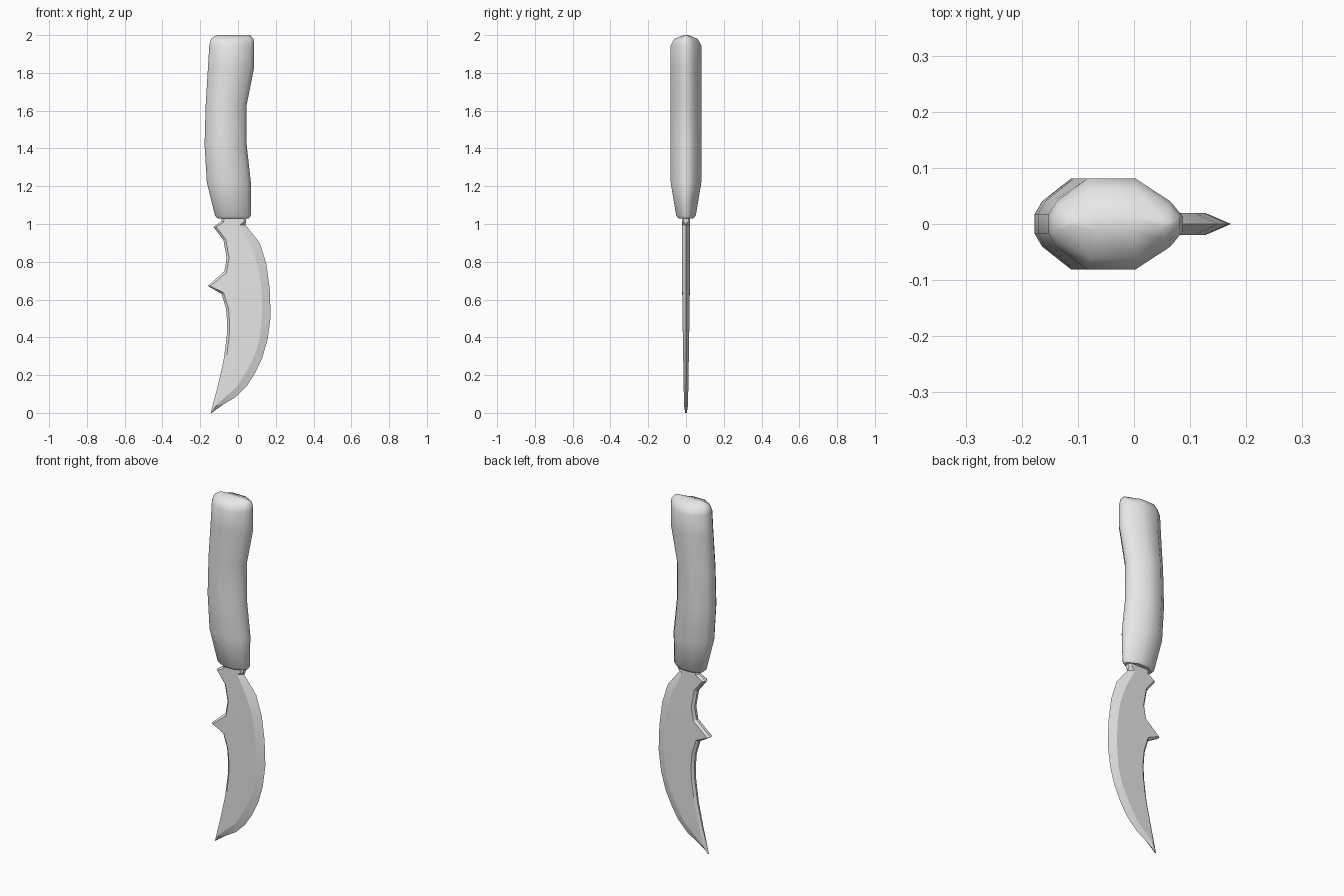
import bpy, bmesh, math
from mathutils import Vector

if "Cube" in bpy.data.objects:
    bpy.data.objects.remove(bpy.data.objects["Cube"])


def finish(name, bm, mat, angle):
    bmesh.ops.remove_doubles(bm, verts=bm.verts, dist=0.0005)
    bmesh.ops.recalc_face_normals(bm, faces=bm.faces)
    bmesh.ops.triangulate(bm, faces=[f for f in bm.faces if len(f.verts) > 4])
    me = bpy.data.meshes.new(name)
    bm.to_mesh(me)
    bm.free()
    me.materials.append(mat)
    ob = bpy.data.objects.new(name, me)
    bpy.context.collection.objects.link(ob)
    bpy.ops.object.select_all(action='DESELECT')
    ob.select_set(True)
    bpy.context.view_layer.objects.active = ob
    bpy.ops.object.shade_smooth_by_angle(angle=math.radians(angle))
    return ob


def bridge(bm, a, b):
    n = len(a)
    for i in range(n):
        j = (i + 1) % n
        bm.faces.new((a[i], a[j], b[j], b[i]))


grey = bpy.data.materials.new("plain_grey")
grey.diffuse_color = (0.8, 0.8, 0.8, 1)
grey.use_nodes = True
grey.node_tree.nodes["Principled BSDF"].inputs["Base Color"].default_value = grey.diffuse_color

# Handle: one cross-section lofted through rings (z, left x, right x, half depth)
half = [(0, .22), (.06, .5), (.29, 1), (.65, 1), (.91, .5), (1, .18)]
section = half + [(u, -v) for u, v in reversed(half)]
rings = [
    (1.03, -.108, .058, .040), (1.045, -.122, .068, .052),
    (1.22, -.165, .068, .081), (1.42, -.177, .046, .081),
    (1.63, -.171, .046, .081), (1.83, -.159, .086, .081),
    (1.945, -.152, .086, .081), (1.98, -.143, .082, .062),
    (2.0, -.115, .065, .012),
]
bm = bmesh.new()
loops = [[bm.verts.new((l + u * (r - l), v * h, z)) for u, v in section]
         for z, l, r, h in rings]
for a, b in zip(loops, loops[1:]):
    bridge(bm, a, b)
bm.faces.new(loops[0])
bm.faces.new(loops[-1])
finish("handle", bm, grey, 45)

# Blade spine with thumb notch and tooth, from the point upwards
spine = [(-.145, 0), (-.105, .15), (-.077, .275), (-.06, .40), (-.057, .47),
         (-.063, .55), (-.087, .63), (-.16, .672), (-.072, .75), (-.06, .82),
         (-.077, .915), (-.13, .984), (-.087, 1.015), (-.087, 1.06)]
# Cutting edge from the tang downwards: edge x, z and bevel line x, z
edge = [(.042, 1.06, .036, 1.06), (.042, 1.015, .03, 1.01),
        (.04, .995, .01, .995), (.115, .90, .07, .88), (.15, .79, .108, .77),
        (.168, .655, .125, .655), (.173, .51, .129, .53), (.157, .39, .115, .39),
        (.13, .295, .087, .30), (.087, .205, .045, .22), (.045, .14, -.005, .14),
        (-.013, .083, -.077, .075), (-.077, .045, -.115, .04)]


def thick(z):
    return .01 + .01 * min(max(z / .6, 0), 1)


outer, inner = [], []
for i, (x, z) in enumerate(spine):
    p = Vector((x, z))
    a = Vector(spine[max(i - 1, 0)])
    b = Vector(spine[min(i + 1, len(spine) - 1)])
    d = (b - a).normalized()
    q = p + Vector((d.y, -d.x)) * (.013 if i else .004)
    outer.append((x, z, .4 * thick(z) if i else 0))
    inner.append((q.x, q.y, thick(z) if i else .004))
for x, z, xi, zi in edge:
    outer.append((x, z, .012 if z > 1 else 0))
    inner.append((xi, zi, thick(zi)))

bm = bmesh.new()
layers = [[bm.verts.new((x, s * y, z)) for x, z, y in pts]
          for pts, s in ((inner, -1), (outer, -1), (outer, 1), (inner, 1))]
for a, b in zip(layers, layers[1:]):
    bridge(bm, a, b)
bm.faces.new(layers[0])
bm.faces.new(layers[-1])
bmesh.ops.dissolve_degenerate(bm, dist=0.0002, edges=bm.edges)
finish("blade", bm, grey, 15)
